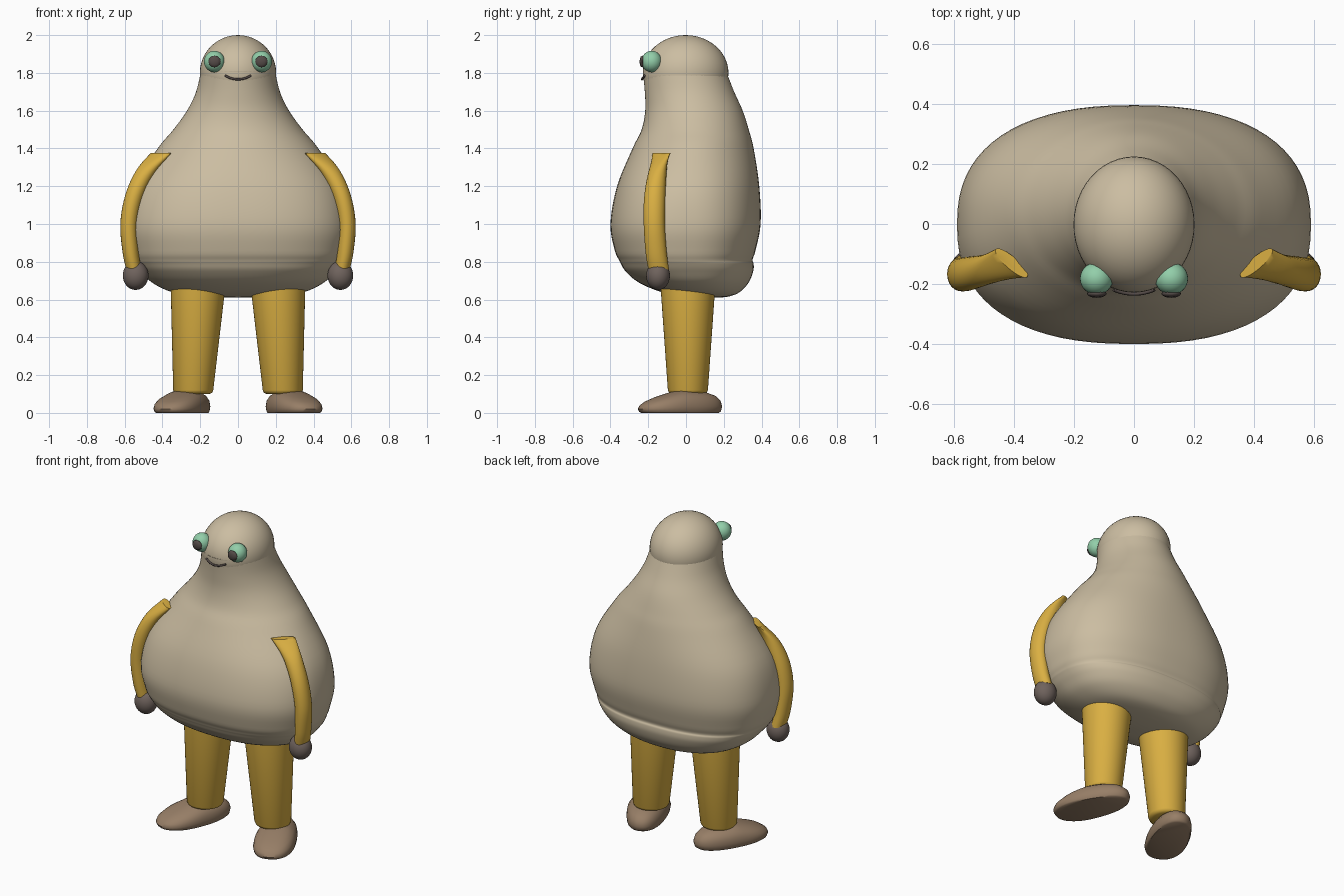
import bpy, bmesh, math
from math import sin, cos, pi
from mathutils import Matrix

old = bpy.data.objects.get("Cube")
if old:
    bpy.data.objects.remove(old, do_unlink=True)


def material(name, rgb):
    m = bpy.data.materials.new(name)
    m.use_nodes = True
    m.diffuse_color = (*rgb, 1)
    m.node_tree.nodes["Principled BSDF"].inputs["Base Color"].default_value = (*rgb, 1)
    return m


SKIN = material("beige skin", (0.60, 0.51, 0.36))
GOLD = material("golden cloth", (0.70, 0.43, 0.055))
GLOVE = material("grey brown glove", (0.16, 0.125, 0.11))
SHOE = material("brown shoe", (0.31, 0.21, 0.135))
EYE = material("mint eye", (0.29, 0.62, 0.40))
DARK = material("dark brown", (0.09, 0.07, 0.065))


def finish(name, bm, mat, angle=40):
    bmesh.ops.recalc_face_normals(bm, faces=bm.faces)
    mesh = bpy.data.meshes.new(name)
    bm.to_mesh(mesh)
    bm.free()
    mesh.materials.append(mat)
    ob = bpy.data.objects.new(name, mesh)
    bpy.context.collection.objects.link(ob)
    bpy.ops.object.select_all(action='DESELECT')
    ob.select_set(True)
    bpy.context.view_layer.objects.active = ob
    bpy.ops.object.shade_smooth_by_angle(angle=math.radians(angle))
    return ob


def smooth_rows(rows, steps):
    """Pass a smooth curve through rows of numbers."""
    out = []
    for i in range(len(rows) - 1):
        p = [rows[max(0, min(len(rows) - 1, i + k))] for k in (-1, 0, 1, 2)]
        for j in range(steps):
            t = j / steps
            out.append([b + t / 2 * (c - a + t * (2*a - 5*b + 4*c - d + t * (3*(b - c) + d - a)))
                        for a, b, c, d in zip(*p)])
    return out + [list(rows[-1])]


def oval(cx, cy, z, rx, ry, n=2.0, turn=0.0, count=48):
    """A ring of points on a (super)ellipse lying flat at height z."""
    pts = []
    for k in range(count):
        a = 2 * pi * k / count
        x = rx * math.copysign(abs(cos(a)) ** (2 / n), cos(a))
        y = ry * math.copysign(abs(sin(a)) ** (2 / n), sin(a))
        pts.append((cx + x * cos(turn) - y * sin(turn), cy + x * sin(turn) + y * cos(turn), z))
    return pts


def loft(name, rings, mat, angle=40):
    bm = bmesh.new()
    vs = [[bm.verts.new(p) for p in r] for r in rings]
    for lo, hi in zip(vs, vs[1:]):
        for k in range(len(lo)):
            j = (k + 1) % len(lo)
            bm.faces.new((lo[k], lo[j], hi[j], hi[k]))
    bm.faces.new(vs[0])
    bm.faces.new(vs[-1])
    return finish(name, bm, mat, angle)


def ellipsoid(name, loc, radii, mat, segments=32, turn=0.0):
    bm = bmesh.new()
    bmesh.ops.create_uvsphere(bm, u_segments=segments, v_segments=segments // 2, radius=1)
    m = Matrix.Translation(loc) @ Matrix.Rotation(turn, 4, 'Z') @ Matrix.Diagonal((*radii, 1))
    bm.transform(m)
    return finish(name, bm, mat, 60)


# Body: height, half width, front y, back y, squareness
BODY = [
    (0.61, 0.06, 0.08, 0.17, 2.0), (0.617, 0.20, 0.0, 0.23, 2.1), (0.64, 0.35, -0.13, 0.285, 2.2),
    (0.69, 0.455, -0.25, 0.332, 2.3), (0.75, 0.512, -0.32, 0.356, 2.4), (0.79, 0.54, -0.345, 0.358, 2.4),
    (0.81, 0.55, -0.355, 0.352, 2.4), (0.86, 0.568, -0.377, 0.368, 2.4), (1.0, 0.59, -0.40, 0.395, 2.4),
    (1.2, 0.55, -0.365, 0.388, 2.25), (1.4, 0.425, -0.283, 0.358, 2.0), (1.5, 0.342, -0.235, 0.332, 2.0),
    (1.6, 0.27, -0.216, 0.30, 2.0), (1.7, 0.222, -0.218, 0.255, 2.0), (1.81, 0.196, -0.229, 0.212, 2.0),
]
loft("body", [oval(0, (f + b) / 2, z, w, (b - f) / 2, n, count=72)
              for z, w, f, b, n in smooth_rows(BODY, 5)], SKIN, 60)
ellipsoid("head", (0, -0.002, 1.8), (0.202, 0.227, 0.2), SKIN, 48)

# Mouth: thin curved tube following the face
curve = bpy.data.curves.new("mouth", 'CURVE')
curve.dimensions = '3D'
curve.bevel_depth = 0.006
curve.bevel_resolution = 2
curve.use_fill_caps = True
line = curve.splines.new('POLY')
line.points.add(12)
for k, p in enumerate(line.points):
    x = (k - 6) / 6 * 0.068
    p.co = (x, -0.232 * math.sqrt(1 - (x / 0.2) ** 2) - 0.001, 1.766 + 4.2 * x * x, 1)
curve.materials.append(DARK)
bpy.context.collection.objects.link(bpy.data.objects.new("mouth", curve))

# Arm: height, centre x, centre y, radii, turn of the pinched shoulder end
ARM = [
    (0.76, 0.552, -0.145, 0.040, 0.055, 0.0), (0.85, 0.568, -0.158, 0.043, 0.056, 0.0),
    (1.0, 0.577, -0.168, 0.046, 0.056, 0.0), (1.15, 0.548, -0.165, 0.050, 0.056, 0.1),
    (1.28, 0.487, -0.150, 0.056, 0.046, 0.4), (1.375, 0.408, -0.130, 0.070, 0.020, 0.72),
]

for s, side in ((1, "left"), (-1, "right")):
    # Arms and hands
    loft(side + "_arm", [oval(s * x, y, z, rx, ry, 2, s * t, 24)
                         for z, x, y, rx, ry, t in smooth_rows(ARM, 5)], GOLD)
    ellipsoid(side + "_hand", (s * 0.542, -0.148, 0.727), (0.068, 0.063, 0.076), GLOVE)

    # Tapered legs with a softened hem
    loft(side + "_leg", [oval(s * x, 0.01, z, r, r) for z, x, r in
                         ((0.10, 0.237, 0.085), (0.107, 0.237, 0.1), (0.12, 0.237, 0.106),
                          (0.70, 0.21, 0.147))], GOLD, 50)

    # Shoe: flat sole, domed top that slopes down to the toe
    turn = s * math.radians(24)
    rings = []
    for z, k in ((0, 0.92), (0.008, 0.97), (0.035, 1), (0.065, 0.96), (0.09, 0.84),
                 (0.108, 0.62), (0.118, 0.35), (0.121, 0.1)):
        ring = []
        for x, y, h in oval(0, 0, z, 0.118 * k, 0.235 * k, 2.3):
            x *= 1 - 0.5 * y
            h *= 1 - 0.42 * max(0, -y / 0.235)
            ring.append((s * 0.29 + x * cos(turn) - y * sin(turn),
                         -0.03 + x * sin(turn) + y * cos(turn), h))
        rings.append(ring)
    loft(side + "_shoe", rings, SHOE, 50)

    # Eyes and pupils
    ellipsoid(side + "_eye", (s * 0.125, -0.182, 1.86), (0.055, 0.054, 0.057), EYE)
    ellipsoid(side + "_pupil", (s * 0.124, -0.232, 1.86), (0.033, 0.014, 0.031), DARK, 12)
